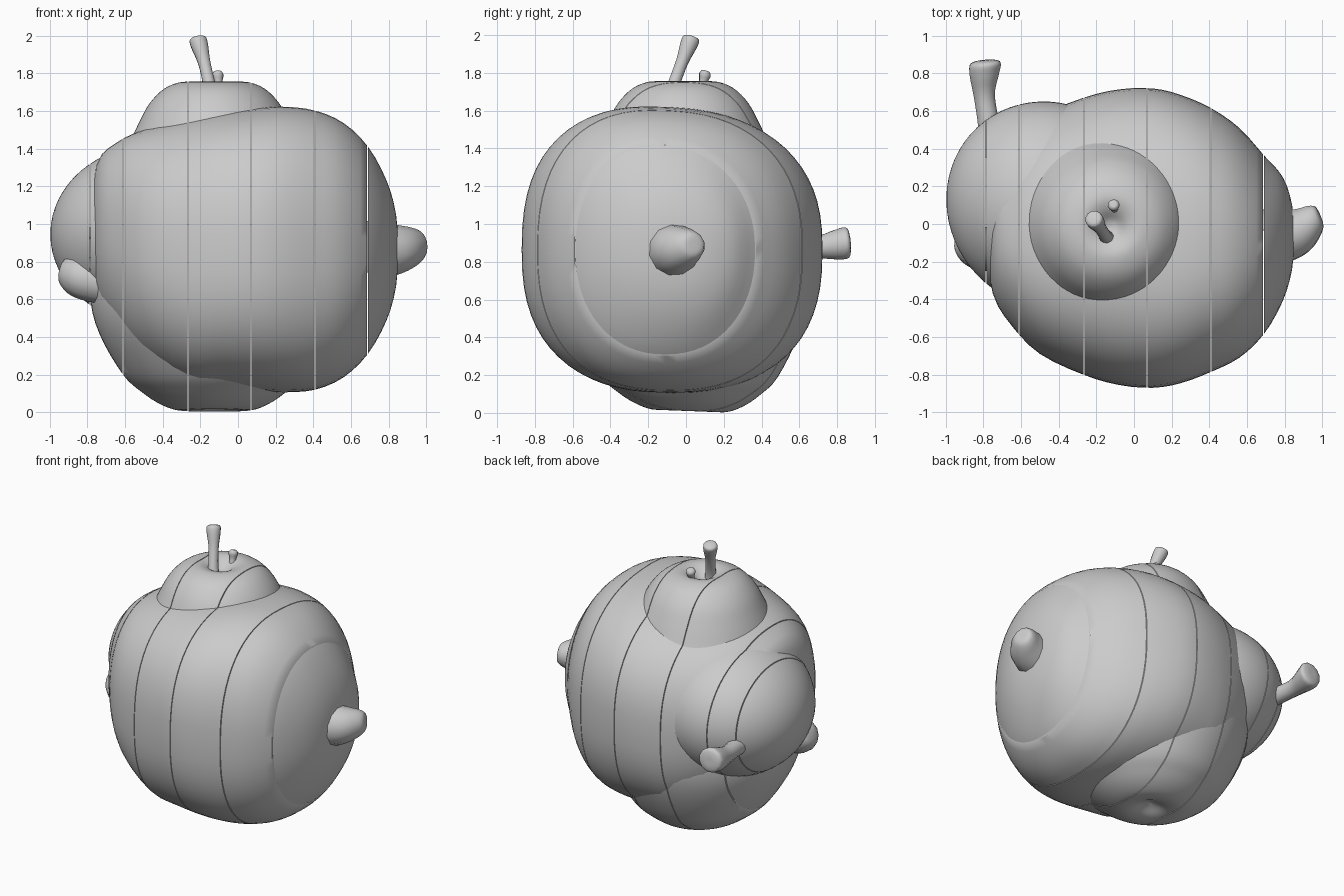
import bpy, bmesh, math
from mathutils import Vector

if "Cube" in bpy.data.objects:
    bpy.data.objects.remove(bpy.data.objects["Cube"])

CUTS = [-0.785, -0.61, -0.265, 0.068, 0.408, 0.687]
GAP = 0.0025


def smooth_rows(rows, steps=4):
    """Catmull-Rom interpolation between profile rows."""
    out = []
    for i in range(len(rows) - 1):
        p0, p1 = rows[max(i - 1, 0)], rows[i]
        p2, p3 = rows[i + 1], rows[min(i + 2, len(rows) - 1)]
        for s in range(steps):
            t = s / steps
            out.append([0.5 * (2 * b + (c - a) * t + (2 * a - 5 * b + 4 * c - d) * t * t
                               + (3 * b - a - 3 * c + d) * t ** 3)
                        for a, b, c, d in zip(p0, p1, p2, p3)])
    out.append(list(rows[-1]))
    return out


def loft(rings):
    """Skin a list of point rings and close both ends."""
    bm = bmesh.new()
    vs = [[bm.verts.new(p) for p in ring] for ring in rings]
    n = len(vs[0])
    for a, b in zip(vs, vs[1:]):
        for i in range(n):
            j = (i + 1) % n
            bm.faces.new((a[i], a[j], b[j], b[i]))
    bm.faces.new(vs[0])
    bm.faces.new(vs[-1])
    bmesh.ops.recalc_face_normals(bm, faces=bm.faces)
    return bm


def finish(bm, name):
    me = bpy.data.meshes.new(name)
    bm.to_mesh(me)
    bm.free()
    ob = bpy.data.objects.new(name, me)
    bpy.context.collection.objects.link(ob)
    bpy.ops.object.select_all(action='DESELECT')
    ob.select_set(True)
    bpy.context.view_layer.objects.active = ob
    bpy.ops.object.shade_smooth_by_angle(angle=math.radians(40))
    return ob


def slice_up(bm):
    """Cut a closed mesh into capped slabs across x with thin gaps."""
    result = bmesh.new()
    edges = [-9] + CUTS + [9]
    for lo, hi in zip(edges, edges[1:]):
        part = bm.copy()
        for x, sign in ((lo + GAP, -1), (hi - GAP, 1)):
            geom = part.verts[:] + part.edges[:] + part.faces[:]
            cut = bmesh.ops.bisect_plane(part, geom=geom, dist=1e-6, plane_co=(x, 0, 0),
                                         plane_no=(sign, 0, 0), clear_outer=True)
            rim = [e for e in cut['geom_cut'] if isinstance(e, bmesh.types.BMEdge)]
            if rim:
                bmesh.ops.holes_fill(part, edges=rim, sides=0)
        me = bpy.data.meshes.new("tmp")
        part.to_mesh(me)
        result.from_mesh(me)
        bpy.data.meshes.remove(me)
        part.free()
    bm.free()
    return result


def power(v, n):
    return math.copysign(abs(v) ** (2 / n), v)


def stalk(name, path, sides=12):
    """Tapered rounded tube; path rows are x, y, z, radius."""
    rows = smooth_rows(path, 4)
    rings = []
    axis = (Vector(path[-1][:3]) - Vector(path[0][:3])).normalized()
    side = axis.orthogonal().normalized()
    other = axis.cross(side)
    for x, y, z, r in rows:
        rings.append([Vector((x, y, z)) + r * (math.cos(a) * side + math.sin(a) * other)
                      for a in (2 * math.pi * k / sides for k in range(sides))])
    return finish(loft(rings), name)


ANG = [2 * math.pi * k / 64 for k in range(64)]

# Large citrus body lying along x: x, centre y, centre z, half width, half height
body = [(.85, -.07, .86, .01, .01), (.84, -.07, .86, .17, .19), (.79, -.08, .86, .33, .37),
        (.69, -.11, .86, .475, .55), (.56, -.10, .86, .61, .675), (.41, -.085, .86, .70, .74),
        (.25, -.08, .863, .765, .757), (.10, -.075, .863, .795, .75),
        (-.08, -.07, .86, .785, .735), (-.27, -.065, .85, .735, .71),
        (-.50, -.06, .885, .63, .615), (-.65, -.06, .93, .48, .50),
        (-.75, -.05, .97, .32, .35), (-.80, -.05, .98, .01, .01)]
rings = []
for x, yc, zc, ry, rz in smooth_rows(body, 3):
    n = 2.15 + 0.33 * max(0, 1 - (abs(x + .02) / .72) ** 3)
    ring = []
    for a in ANG:
        y = yc + ry * power(math.cos(a), n)
        v = power(math.sin(a), n)
        z = zc + rz * v - 0.06 * (y + .1) * max(0, v)
        ring.append((x, y, z))
    rings.append(ring)
finish(slice_up(loft(rings)), "citrus_body")

# Upright apple through the middle, with dimples at both ends: radius, z
apple = [(.005, .06), (.05, .045), (.12, .016), (.20, .012), (.29, .045), (.38, .105), (.48, .20),
         (.60, .42), (.65, .65), (.62, .95), (.53, 1.25), (.455, 1.42), (.405, 1.53),
         (.345, 1.64), (.265, 1.72), (.17, 1.755), (.10, 1.742), (.04, 1.70), (.005, 1.69)]
rings = [[(-.125 - .015 * max(0, 1 - abs(z - .5) / .5) + r * math.cos(a),
           -.015 + .03 * max(0, 1 - z / .7) + r * math.sin(a),
           max(0, z - .04 * r * math.sin(a) * max(0, 1 - z / .4))) for a in ANG]
         for r, z in smooth_rows(apple)]
finish(slice_up(loft(rings)), "apple")

# Pear swelling on the left
rings = []
for k in range(33):
    t = math.pi * (0.005 + 0.99 * k / 32)
    rings.append([(-.45 - .547 * math.cos(t),
                   .10 + .03 * math.cos(t) + .55 * math.sin(t) * math.cos(a),
                   .945 + .475 * math.sin(t) * math.sin(a)) for a in ANG])
finish(slice_up(loft(rings)), "pear")

# Citrus tips at both ends
stalk("right_tip", [(.72, -.07, .86, .165), (.84, -.05, .865, .135), (.91, -.02, .875, .112),
                    (.96, .02, .885, .085), (.985, .04, .89, .055), (.99, .04, .89, .005)])
stalk("left_tip", [(-.66, -.14, .68, .12), (-.80, -.13, .71, .12), (-.88, -.11, .735, .105),
                   (-.935, -.09, .755, .06), (-.945, -.09, .76, .005)])

# Stems
stalk("apple_stem", [(-.14, -.08, 1.66, .045), (-.155, -.06, 1.75, .034), (-.18, -.02, 1.86, .034),
                     (-.205, .015, 1.95, .047), (-.215, .03, 1.985, .042), (-.217, .034, 1.993, .004)])
stalk("small_stem", [(-.10, .07, 1.69, .022), (-.105, .09, 1.75, .022), (-.108, .10, 1.79, .032),
                     (-.108, .104, 1.81, .02), (-.108, .104, 1.812, .003)], 10)
stalk("pear_stem", [(-.75, .36, .86, .075), (-.77, .52, .87, .06), (-.795, .68, .875, .058),
                    (-.795, .79, .89, .08), (-.79, .85, .90, .085), (-.79, .868, .90, .05),
                    (-.79, .87, .90, .004)])
